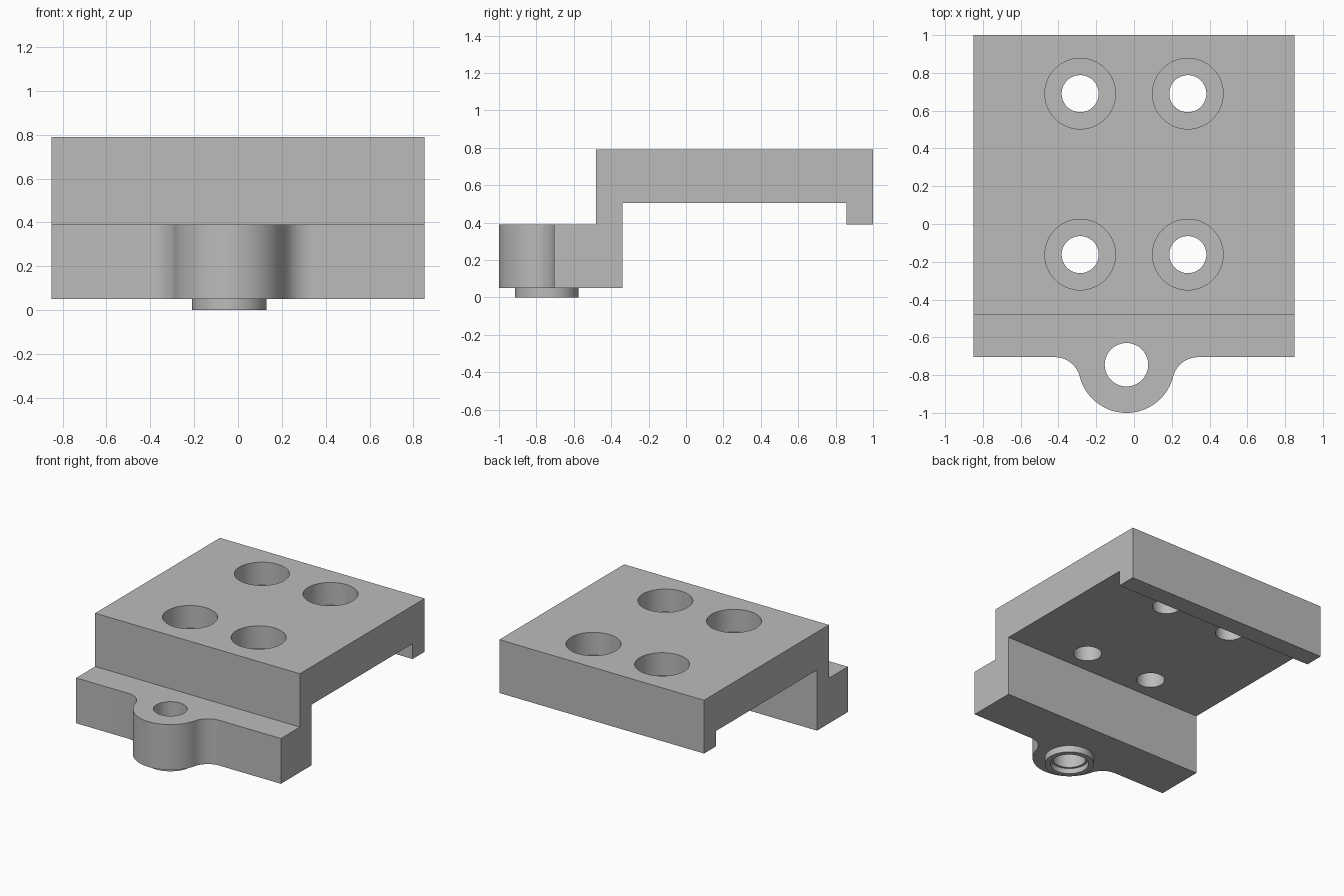
import bpy
import bmesh
from math import pi, sin, cos, atan2, hypot, radians
from mathutils import Vector

if "Cube" in bpy.data.objects:
    bpy.data.objects.remove(bpy.data.objects["Cube"], do_unlink=True)

grey = bpy.data.materials.new("machined grey")
grey.use_nodes = True
colour = (0.5, 0.5, 0.5, 1)
grey.diffuse_color = colour
grey.node_tree.nodes["Principled BSDF"].inputs["Base Color"].default_value = colour


def prism(name, points, direction):
    """Extrude a closed outline of 3D points along a direction."""
    bm = bmesh.new()
    face = bm.faces.new([bm.verts.new(p) for p in points])
    result = bmesh.ops.extrude_face_region(bm, geom=[face], use_keep_orig=True)
    moved = [v for v in result["geom"] if isinstance(v, bmesh.types.BMVert)]
    bmesh.ops.translate(bm, verts=moved, vec=Vector(direction))
    bmesh.ops.recalc_face_normals(bm, faces=bm.faces)
    mesh = bpy.data.meshes.new(name)
    bm.to_mesh(mesh)
    bm.free()
    mesh.materials.append(grey)
    obj = bpy.data.objects.new(name, mesh)
    bpy.context.collection.objects.link(obj)
    return obj


def arc(cx, cy, r, start, end, n):
    steps = [start + (end - start) * i / n for i in range(n + 1)]
    return [(cx + r * cos(a), cy + r * sin(a)) for a in steps]


def cylinder(name, cx, cy, r, z0, z1):
    ring = arc(cx, cy, r, 0, 2 * pi, 64)[:-1]
    return prism(name, [(x, y, z0) for x, y in ring], (0, 0, z1 - z0))


def combine(target, other, operation):
    mod = target.modifiers.new(operation, "BOOLEAN")
    mod.object, mod.operation, mod.solver = other, operation, "EXACT"
    bpy.context.view_layer.objects.active = target
    bpy.ops.object.modifier_apply(modifier=mod.name)
    bpy.data.objects.remove(other, do_unlink=True)


half = 0.85
step_z, base_z, top_z = 0.39, 0.05, 0.79
front_y, web_y = -0.705, -0.34

# Raised plate with front web and rear lip
profile = [(-0.48, 0.2), (web_y, 0.2), (web_y, 0.505), (0.857, 0.505),
           (0.857, step_z), (1, step_z), (1, top_z), (-0.48, top_z)]
bracket = prism("mounting_bracket", [(-half, y, z) for y, z in profile], (2 * half, 0, 0))

# Front flange with a rounded lobe blended in by two fillets
lobe_x, lobe_y, lobe_r, fillet_r = -0.04, -0.745, 0.255, 0.137
fillet_y = front_y - fillet_r
dy = fillet_y - lobe_y
dx = ((lobe_r + fillet_r) ** 2 - dy ** 2) ** 0.5
tilt = atan2(-dy, dx)
outline = [(-half, web_y), (-half, front_y)]
outline += arc(lobe_x - dx, fillet_y, fillet_r, pi / 2, tilt, 14)
outline += arc(lobe_x, lobe_y, lobe_r, pi + tilt, 2 * pi - tilt, 40)[1:-1]
outline += arc(lobe_x + dx, fillet_y, fillet_r, pi - tilt, pi / 2, 14)
outline += [(half, front_y), (half, web_y)]
flange = prism("flange", [(x, y, base_z) for x, y in outline], (0, 0, step_z - base_z))
combine(bracket, flange, "UNION")

# Locating collar under the lobe, with its bore and shallow recess
combine(bracket, cylinder("collar", lobe_x, lobe_y, 0.17, 0, 0.1), "UNION")
combine(bracket, cylinder("collar_bore", lobe_x, lobe_y, 0.115, -0.1, 0.6), "DIFFERENCE")
combine(bracket, cylinder("collar_recess", lobe_x, lobe_y, 0.132, -0.1, 0.04), "DIFFERENCE")

# Four counterbored bolt holes
for x in (-0.285, 0.285):
    for y in (-0.162, 0.69):
        combine(bracket, cylinder("bolt_hole", x, y, 0.098, 0.4, 0.9), "DIFFERENCE")
        combine(bracket, cylinder("counterbore", x, y, 0.187, 0.62, 0.9), "DIFFERENCE")

bpy.ops.object.select_all(action="DESELECT")
bracket.select_set(True)
bpy.context.view_layer.objects.active = bracket
bpy.ops.object.shade_smooth_by_angle(angle=radians(30))
